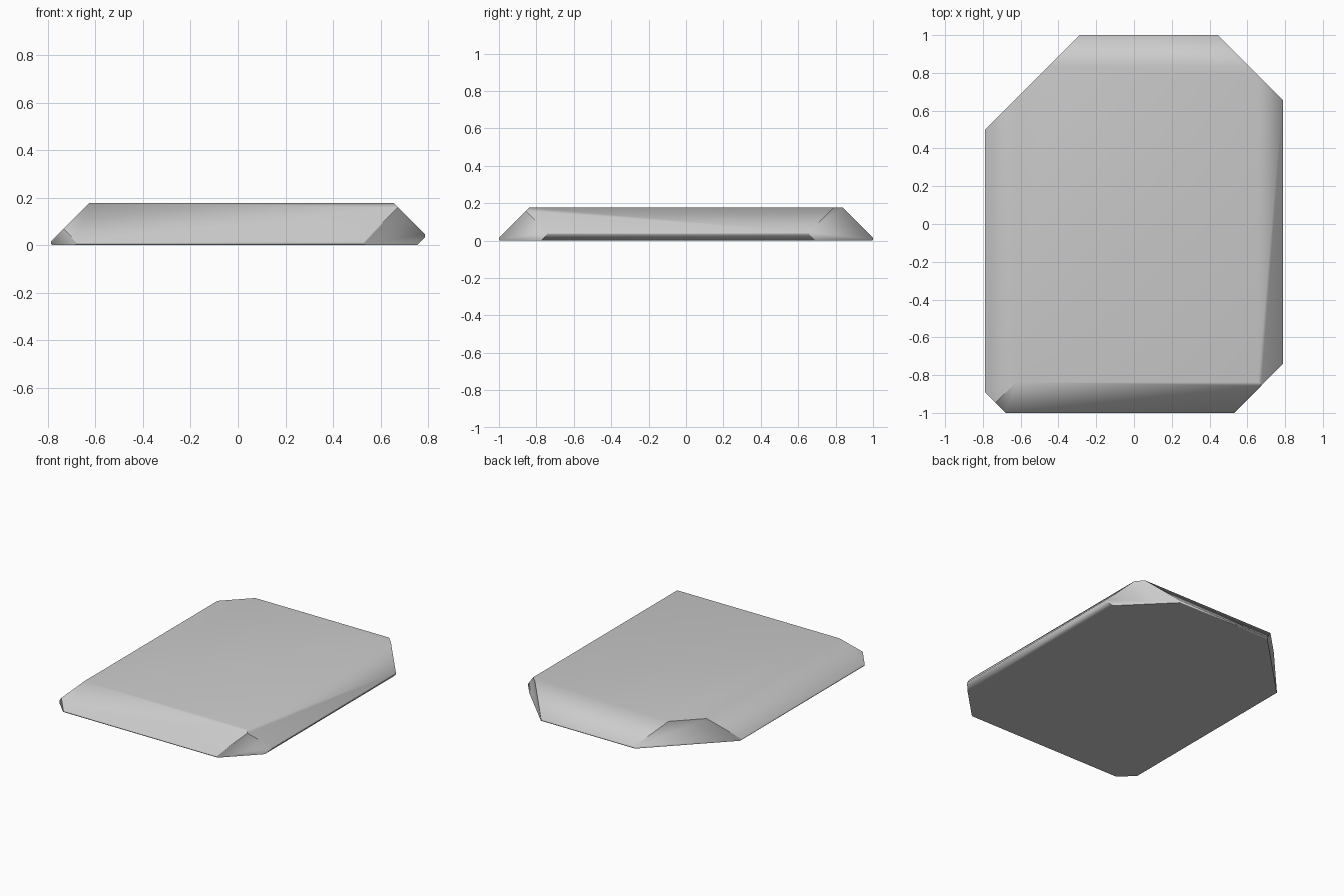
import bpy, bmesh, math
from mathutils import Vector

if "Cube" in bpy.data.objects:
    bpy.data.objects.remove(bpy.data.objects["Cube"])

H = 0.177

# Starting block
bm = bmesh.new()
bmesh.ops.create_cube(bm, size=1)
for v in bm.verts:
    v.co = Vector((v.co.x * 1.576, v.co.y * 2, (v.co.z + 0.5) * H))


def slice_off(point, normal):
    """Cut away everything on the normal's side and cap the opening."""
    geom = bm.verts[:] + bm.edges[:] + bm.faces[:]
    cut = bmesh.ops.bisect_plane(bm, geom=geom, dist=1e-6, plane_co=point,
                                 plane_no=Vector(normal).normalized(), clear_outer=True)
    edges = [e for e in cut['geom_cut'] if isinstance(e, bmesh.types.BMEdge)]
    bmesh.ops.edgeloop_fill(bm, edges=edges)


# 45 degree bevels around the top
slice_off((0.788, 0, 0.045), (1, 0, 1))
slice_off((-0.788, 0, 0.015), (-1, 0, 1))
for s in (-1, 1):
    slice_off((0, s, 0.015), (0, s, 1))

# Undercut along the bottom: wide on the right, a sliver elsewhere
slice_off((0.755, 0, 0), (1, 0, -1))
slice_off((-0.782, 0, 0), (-1, 0, -1))
for s in (-1, 1):
    slice_off((0, s * 0.994, 0), (0, s, -1))

# Vertical corner cuts, each a different size
slice_off((-0.288, 1, 0), (-1, 1, 0))
slice_off((0.445, 1, 0), (1, 1, 0))
slice_off((0.53, -1, 0), (1, -1, 0))
slice_off((-0.68, -1, 0), (-1, -1, 0))

bmesh.ops.recalc_face_normals(bm, faces=bm.faces[:])
mesh = bpy.data.meshes.new("bevelled_slab")
bm.to_mesh(mesh)
bm.free()
slab = bpy.data.objects.new("bevelled_slab", mesh)
bpy.context.collection.objects.link(slab)

# Soft shading over the bevels with a flat top and bottom
bpy.context.view_layer.objects.active = slab
slab.select_set(True)
bpy.ops.object.shade_smooth_by_angle(angle=math.radians(50))
weighted = slab.modifiers.new("flat_top_shading", 'WEIGHTED_NORMAL')
weighted.keep_sharp = True
